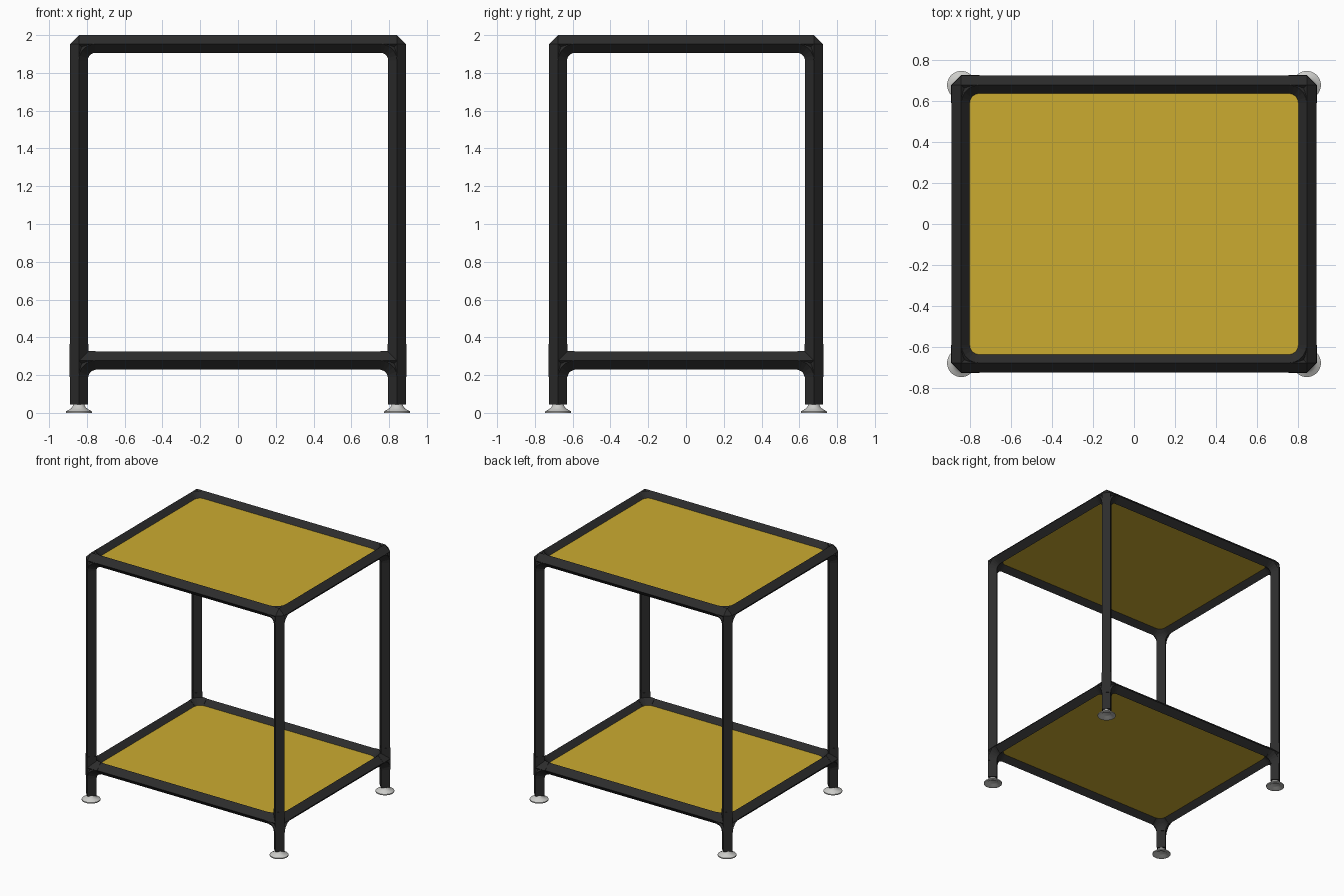
import bpy, bmesh, math
from mathutils import Vector

if "Cube" in bpy.data.objects:
    bpy.data.objects.remove(bpy.data.objects["Cube"])

X, Y = 0.842, 0.677           # leg axes
LOW, TOP = 0.277, 1.953       # rail axis heights
R = 0.047                     # tube half width
ARM = 0.088                   # fitting arm length
UP = Vector((0, 0, 1))


def material(name, color, rough):
    m = bpy.data.materials.new(name)
    m.use_nodes = True
    m.diffuse_color = (*color, 1)
    bsdf = next(n for n in m.node_tree.nodes if n.type == "BSDF_PRINCIPLED")
    bsdf.inputs["Base Color"].default_value = (*color, 1)
    bsdf.inputs["Roughness"].default_value = rough
    return m


BLACK = material("black_tube", (0.025, 0.025, 0.025), 0.5)
YELLOW = material("yellow_board", (0.60, 0.41, 0.03), 0.5)
GREY = material("light_grey_foot", (0.6, 0.6, 0.58), 0.5)


def finish(bm, name, mat):
    bmesh.ops.recalc_face_normals(bm, faces=bm.faces)
    mesh = bpy.data.meshes.new(name)
    bm.to_mesh(mesh)
    bm.free()
    mesh.materials.append(mat)
    obj = bpy.data.objects.new(name, mesh)
    bpy.context.collection.objects.link(obj)
    return obj


def sweep(bm, stations, r):
    """Four-sided section through (centre, side, other side) stations, capped."""
    rings = [[bm.verts.new(c + d * r) for d in (u, v, -u, -v)] for c, u, v in stations]
    for a, b in zip(rings, rings[1:]):
        for i in range(4):
            j = (i + 1) % 4
            bm.faces.new((a[i], a[j], b[j], b[i]))
    bm.faces.new(rings[0])
    bm.faces.new(rings[-1])


def straight(bm, a, b, r=R):
    a, b = Vector(a), Vector(b)
    d = (b - a).normalized()
    u = Vector((d.y, d.z, d.x))
    sweep(bm, [(a, u, d.cross(u)), (b, u, d.cross(u))], r)


def bend(bm, p, a, b, r, steps=5):
    """Quarter bend joining the arms that leave p along a and b."""
    centre, side, stations = p + (a + b) * ARM, a.cross(b), []
    for i in range(steps + 1):
        t = math.pi / 2 * i / steps
        out = -(b * math.cos(t) + a * math.sin(t))
        stations.append((centre + out * ARM, out, side))
    sweep(bm, stations, r)


def tube(name, a, b):
    bm = bmesh.new()
    straight(bm, a, b)
    finish(bm, name, BLACK)


def corner_fitting(name, p, arms, r):
    bm = bmesh.new()
    for d in arms:
        straight(bm, p, p + d * ARM, r)
    for i, a in enumerate(arms):
        for b in arms[i + 1:]:
            if abs(a.dot(b)) < 0.5:
                if UP not in (a, b):
                    bend(bm, p, a, b, r)
    # pointed core that closes the outside of the corner
    sign = (1, -1)
    core = {(k, s): bm.verts.new(p + Vector([s * r if i == k else 0 for i in range(3)]))
            for k in range(3) for s in sign}
    for sx in sign:
        for sy in sign:
            for sz in sign:
                bm.faces.new((core[0, sx], core[1, sy], core[2, sz]))
    finish(bm, name, BLACK)


def foot(name, x, y):
    profile = [(0.03, 0.012), (0.05, 0), (0.069, 0), (0.069, 0.008),
               (0.05, 0.018), (0.036, 0.029), (0.028, 0.046)]
    bm = bmesh.new()
    n = 32
    rings = [[bm.verts.new((x + r * math.cos(2 * math.pi * i / n),
                            y + r * math.sin(2 * math.pi * i / n), z))
              for i in range(n)] for r, z in profile]
    for a, b in zip(rings, rings[1:]):
        for i in range(n):
            bm.faces.new((a[i], a[(i + 1) % n], b[(i + 1) % n], b[i]))
    bm.faces.new(rings[0])
    bm.faces.new(rings[-1])
    obj = finish(bm, name, GREY)
    bpy.ops.object.select_all(action="DESELECT")
    obj.select_set(True)
    bpy.context.view_layer.objects.active = obj
    bpy.ops.object.shade_smooth_by_angle(angle=math.radians(35))


# Legs, fittings and feet at the four corners
for sx, side in ((1, "left"), (-1, "right")):
    for sy, end in ((-1, "front"), (1, "back")):
        tag = f"{end}_{side}"
        x, y = sx * X, sy * Y
        inx, iny = Vector((-sx, 0, 0)), Vector((0, -sy, 0))
        tube(f"{tag}_leg", (x, y, LOW + ARM), (x, y, TOP - ARM))
        tube(f"{tag}_leg_end", (x, y, 0.044), (x, y, LOW - ARM))
        corner_fitting(f"{tag}_top_fitting", Vector((x, y, TOP)), [inx, iny, -UP], R)
        corner_fitting(f"{tag}_lower_fitting", Vector((x, y, LOW)),
                       [inx, iny, -UP, UP], R + 0.003)
        foot(f"{tag}_foot", x, y)

# Rails and board of each shelf
for level, z in (("lower", LOW), ("top", TOP)):
    for s, end, side in ((-1, "front", "right"), (1, "back", "left")):
        tube(f"{level}_{end}_rail", (ARM - X, s * Y, z), (X - ARM, s * Y, z))
        tube(f"{level}_{side}_rail", (s * X, ARM - Y, z), (s * X, Y - ARM, z))
    bm = bmesh.new()
    bmesh.ops.create_cube(bm, size=1)
    for v in bm.verts:
        v.co = Vector((v.co.x * (X - 0.02) * 2, v.co.y * (Y - 0.02) * 2, z + v.co.z * 0.012))
    finish(bm, f"{level}_board", YELLOW)
